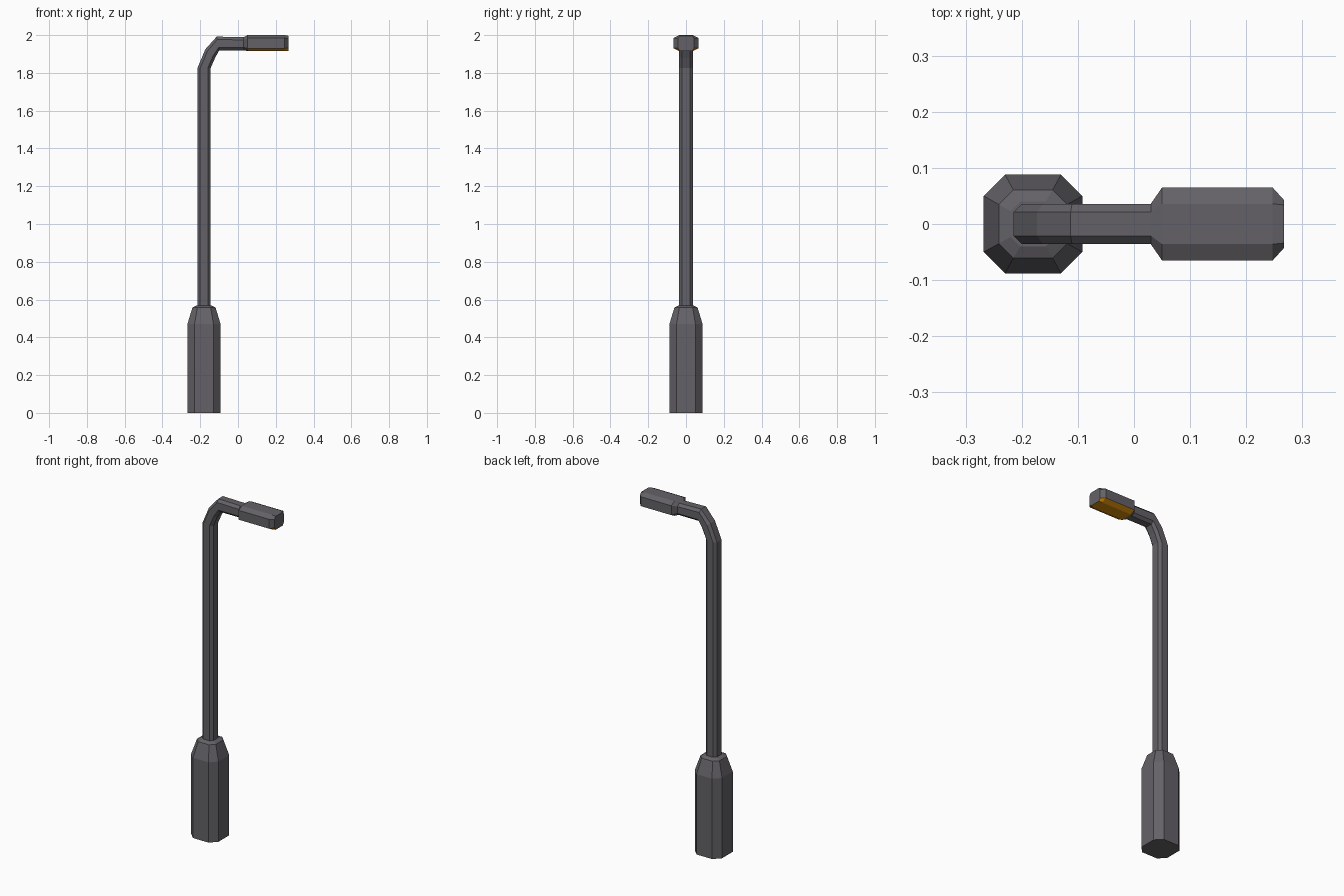
import bpy, bmesh
from mathutils import Vector

if "Cube" in bpy.data.objects:
    bpy.data.objects.remove(bpy.data.objects["Cube"])


def material(name, rgb):
    m = bpy.data.materials.new(name)
    m.diffuse_color = (*rgb, 1)
    m.use_nodes = True
    m.node_tree.nodes["Principled BSDF"].inputs["Base Color"].default_value = m.diffuse_color
    return m


GREY = material("dark grey metal", (0.127, 0.121, 0.135))
AMBER = material("amber lamp", (0.68, 0.26, 0.003))


def octagon(o, i, half_y, flat_y, chamfer):
    """Chamfered ring between outer point o and inner point i, both (x, z)."""
    o, i = Vector((o[0], 0, o[1])), Vector((i[0], 0, i[1]))
    d = (i - o).normalized() * chamfer
    steps = [(o, flat_y), (o + d, half_y), (i - d, half_y), (i, flat_y)]
    ring = [p + Vector((0, y, 0)) for p, y in steps]
    return ring + [p - Vector((0, y, 0)) for p, y in reversed(steps)]


def level(z, half, flat):
    """Horizontal chamfered ring around the pole axis."""
    return octagon((-0.18 - half, z), (-0.18 + half, z), half, flat, half - flat)


def loft(name, rings, mats, rule=None):
    bm = bmesh.new()
    vs = [[bm.verts.new(p) for p in r] for r in rings]
    for a, b in zip(vs, vs[1:]):
        for k in range(8):
            n = (k + 1) % 8
            bm.faces.new((a[k], a[n], b[n], b[k]))
    bm.faces.new(vs[0])
    bm.faces.new(vs[-1])
    bmesh.ops.recalc_face_normals(bm, faces=bm.faces)
    if rule:
        for f in bm.faces:
            f.material_index = int(rule(f))
    me = bpy.data.meshes.new(name)
    bm.to_mesh(me)
    bm.free()
    for m in mats:
        me.materials.append(m)
    ob = bpy.data.objects.new(name, me)
    bpy.context.collection.objects.link(ob)


# Base with tapered shoulder
loft("base", [level(0, 0.088, 0.05), level(0.47, 0.088, 0.05),
              level(0.558, 0.061, 0.035), level(0.568, 0.04, 0.023)], [GREY])

# Pole bending over into the arm: (outer, inner) pairs
path = [((-0.215, 0.55), (-0.145, 0.55)), ((-0.215, 1.825), (-0.145, 1.825)),
        ((-0.173, 1.925), (-0.122, 1.878)), ((-0.113, 1.992), (-0.1, 1.919)),
        ((0.035, 1.989), (0.035, 1.919))]
loft("pole_and_arm", [octagon(o, i, 0.036, 0.021, 0.015) for o, i in path], [GREY])

# Lamp head, amber on the lower faces: x, top, bottom, half width, flat half width
sections = [(0.03, 1.989, 1.92, 0.036, 0.021), (0.05, 2.0, 1.915, 0.065, 0.036),
            (0.247, 2.0, 1.915, 0.065, 0.036), (0.267, 1.996, 1.917, 0.043, 0.034)]
loft("lamp_head",
     [octagon((x, t), (x, b), hy, fy, 0.015) for x, t, b, hy, fy in sections],
     [GREY, AMBER],
     lambda f: f.normal.z < -0.3 and f.calc_center_median().x > 0.06)
